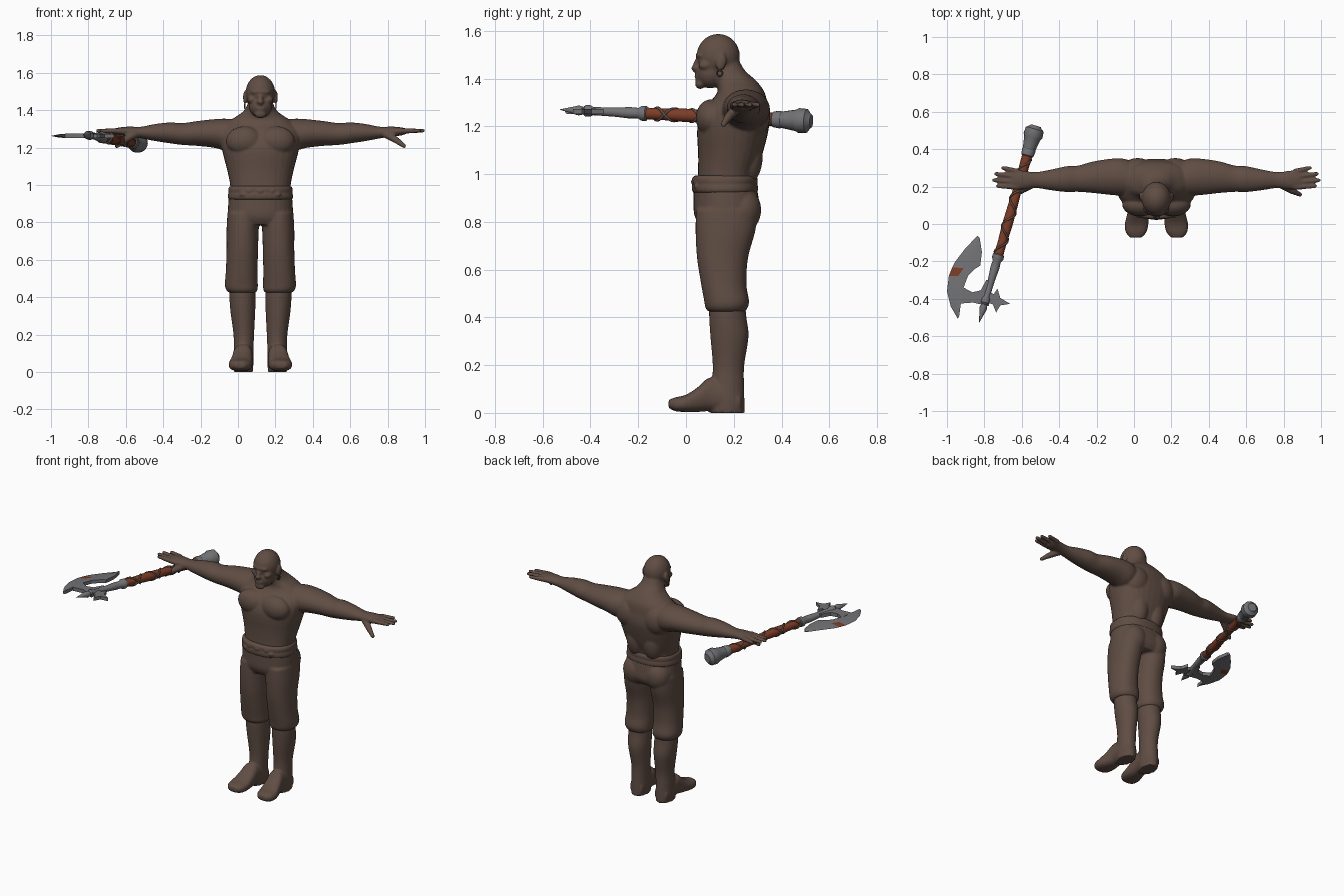
import bpy
import bmesh
import math
from mathutils import Matrix, Vector, Euler

cube = bpy.data.objects.get("Cube")
if cube:
    bpy.data.objects.remove(cube, do_unlink=True)

BODY_X = 0.12          # the figure stands beside the centre line
SIDES = (1, -1)


def material(name, rgb, rough=0.8):
    m = bpy.data.materials.new(name)
    m.use_nodes = True
    m.diffuse_color = (*rgb, 1)
    node = m.node_tree.nodes["Principled BSDF"]
    node.inputs["Base Color"].default_value = (*rgb, 1)
    node.inputs["Roughness"].default_value = rough
    return m


BROWN = material("warm brown", (0.115, 0.074, 0.057))
STEEL = material("grey steel", (0.17, 0.17, 0.18))
RED = material("rust red leather", (0.2, 0.045, 0.02))


def finish(name, bm, mats, voxel=None, smooth=4, x=0.0, angle=35):
    """Turn a bmesh into an object; a voxel size fuses its parts."""
    bmesh.ops.recalc_face_normals(bm, faces=bm.faces)
    mesh = bpy.data.meshes.new(name)
    bm.to_mesh(mesh)
    bm.free()
    for m in mats:
        mesh.materials.append(m)
    mesh.shade_smooth()
    mesh.set_sharp_from_angle(angle=math.radians(angle))
    ob = bpy.data.objects.new(name, mesh)
    ob.location.x = x
    bpy.context.scene.collection.objects.link(ob)
    if voxel:
        fuse = ob.modifiers.new("fuse", "REMESH")
        fuse.mode = "VOXEL"
        fuse.voxel_size = voxel
        fuse.use_smooth_shade = True
        relax = ob.modifiers.new("relax", "SMOOTH")
        relax.factor = 0.5
        relax.iterations = smooth
    return ob


def spline(rows, sub=4):
    """Catmull-Rom through rows of numbers."""
    out = []
    for i in range(len(rows) - 1):
        a, b, c, d = (rows[max(0, min(len(rows) - 1, i + k))] for k in (-1, 0, 1, 2))
        for s in range(sub):
            t = s / sub
            out.append([q + 0.5 * t * (r - p + t * (2 * p - 5 * q + 4 * r - w
                        + t * (3 * (q - r) + w - p))) for p, q, r, w in zip(a, b, c, d)])
    return out + [list(rows[-1])]


def loft(bm, axis, rows, side=1, power=2.0, n=32):
    """Skin rounded sections: position on axis, two centres, two radii."""
    rings = []
    for pos, c1, c2, r1, r2 in spline(rows):
        ring = []
        for k in range(n):
            a = math.tau * k / n
            ca, sa = math.cos(a), math.sin(a)
            u = c1 + r1 * math.copysign(abs(ca) ** (2 / power), ca)
            v = c2 + r2 * math.copysign(abs(sa) ** (2 / power), sa)
            p = {"x": (pos, u, v), "y": (u, pos, v), "z": (u, v, pos)}[axis]
            ring.append(bm.verts.new((p[0] * side, p[1], p[2])))
        rings.append(ring)
    skin(bm, rings)


def skin(bm, rings):
    faces = []
    for a, b in zip(rings, rings[1:]):
        n = len(a)
        faces.append([bm.faces.new((a[k], a[(k + 1) % n], b[(k + 1) % n], b[k])) for k in range(n)])
    bm.faces.new(rings[0])
    bm.faces.new(rings[-1])
    return faces


def ball(bm, centre, size, tilt=0.0):
    m = Matrix.LocRotScale(Vector(centre), Euler((tilt, 0, 0)), Vector(size))
    bmesh.ops.create_uvsphere(bm, u_segments=24, v_segments=16, radius=1, matrix=m)


def digit(bm, start, end, r1, r2):
    a, b = Vector(start), Vector(end)
    turn = (b - a).to_track_quat("Z", "Y").to_matrix().to_4x4()
    bmesh.ops.create_cone(bm, cap_ends=True, segments=12, radius1=r1, radius2=r2,
                          depth=(b - a).length, matrix=Matrix.Translation((a + b) / 2) @ turn)
    ball(bm, b, (r2, r2, r2))


# Upper body: torso, head, arms and hands fused together
bm = bmesh.new()
loft(bm, "z", [(.92, 0, .165, .16, .12), (1, 0, .17, .162, .12), (1.08, 0, .185, .178, .134),
               (1.2, 0, .198, .208, .15), (1.28, 0, .212, .212, .13), (1.34, 0, .23, .165, .1),
               (1.39, 0, .21, .095, .085), (1.43, 0, .175, .07, .075), (1.47, 0, .16, .06, .065)],
     power=2.3)
ball(bm, (0, .135, 1.493), (.079, .091, .094))          # skull
ball(bm, (0, .102, 1.425), (.063, .06, .066))           # jaw
ball(bm, (0, .06, 1.378), (.032, .022, .022))           # chin
ball(bm, (0, .062, 1.497), (.054, .022, .013))          # brow
ball(bm, (0, .043, 1.457), (.013, .014, .034), -.3)     # nose bridge
ball(bm, (0, .04, 1.444), (.02, .018, .012))            # nose tip
ball(bm, (0, .05, 1.41), (.027, .014, .007))            # upper lip
ball(bm, (0, .052, 1.397), (.024, .014, .008))          # lower lip
for s in SIDES:
    ball(bm, (s * .082, .147, 1.468), (.011, .022, .036), -.2)   # ear
    ball(bm, (s * .045, .082, 1.455), (.025, .03, .02))          # cheekbone
    ball(bm, (s * .086, .105, 1.235), (.098, .064, .078))        # chest muscle
    ball(bm, (s * .1, .275, 1.245), (.095, .078, .1))            # shoulder blade
    ball(bm, (s * .06, .25, 1.08), (.07, .072, .13))             # lower back
    loft(bm, "x", [(.1, .235, 1.265, .09, .08), (.18, .25, 1.268, .1, .086),
                   (.25, .252, 1.275, .096, .076), (.34, .25, 1.275, .084, .066),
                   (.42, .242, 1.272, .07, .058), (.48, .24, 1.278, .069, .056),
                   (.56, .236, 1.28, .056, .046), (.64, .235, 1.28, .043, .031),
                   (.7, .235, 1.285, .048, .027), (.75, .237, 1.286, .054, .022),
                   (.775, .238, 1.287, .05, .016)], side=s)
    for base, tip, reach in ((.28, .3, .82), (.252, .268, .858), (.223, .234, .868), (.197, .203, .848)):
        digit(bm, (s * .74, base, 1.288), (s * reach, tip, 1.29), .016, .011)
    digit(bm, (s * .67, .21, 1.272), (s * .725, .178, 1.24), .022, .018)
    digit(bm, (s * .725, .178, 1.24), (s * .768, .157, 1.208), .018, .012)
finish("upper_body", bm, [BROWN], voxel=.006, smooth=4, x=BODY_X)

# Earrings
for s, label in ((1, "left"), (-1, "right")):
    bpy.ops.mesh.primitive_torus_add(location=(BODY_X + s * .084, .14, 1.422), rotation=(0, math.pi / 2, 0),
                                     major_radius=.012, minor_radius=.003,
                                     major_segments=20, minor_segments=8)
    ring = bpy.context.object
    ring.name = label + "_earring"
    ring.data.materials.append(BROWN)
    ring.data.shade_smooth()

# Trousers
bm = bmesh.new()
loft(bm, "z", [(.96, 0, .163, .166, .13), (.9, 0, .168, .172, .136), (.83, 0, .172, .174, .138),
               (.785, 0, .172, .165, .115)], power=2.3)
for s in SIDES:
    ball(bm, (s * .08, .237, .85), (.084, .078, .095))
    loft(bm, "z", [(.85, .09, .172, .086, .13), (.76, .095, .165, .086, .125),
                   (.65, .097, .153, .084, .107), (.54, .1, .158, .085, .095),
                   (.47, .102, .17, .088, .094), (.442, .1, .17, .085, .089),
                   (.425, .097, .17, .074, .078)], side=s, power=2.2)
finish("trousers", bm, [BROWN], voxel=.007, smooth=4, x=BODY_X)

# Belt: two rolled strands with a knotted front
bm = bmesh.new()
loft(bm, "z", [(.922, 0, .163, .168, .132), (.932, 0, .163, .174, .138), (.95, 0, .163, .173, .138),
               (.958, 0, .163, .169, .134), (.966, 0, .163, .172, .137), (.985, 0, .163, .17, .136),
               (.994, 0, .163, .162, .126)], power=2.3, n=48)
for k in range(-3, 4):
    ball(bm, (k * .03, .031 + .004 * abs(k), .958 + .009 * (-1) ** k), (.02, .011, .011), .3)
finish("belt", bm, [BROWN], voxel=.006, smooth=2, x=BODY_X)

# Boots
for s, label in ((1, "left"), (-1, "right")):
    bm = bmesh.new()
    loft(bm, "z", [(.445, .096, .173, .07, .076), (.4, .096, .175, .07, .078), (.32, .094, .182, .066, .08),
                   (.2, .089, .178, .055, .066), (.12, .09, .175, .053, .068), (.05, .091, .172, .054, .073),
                   (0, .091, .172, .05, .073)], side=s)
    loft(bm, "y", [(.23, .091, .045, .045, .038), (.16, .092, .065, .052, .055), (.1, .094, .078, .052, .07),
                   (.05, .1, .056, .057, .052), (0, .106, .04, .063, .036), (-.045, .109, .036, .055, .029),
                   (-.073, .11, .038, .03, .016)], side=s, power=2.5)
    finish(label + "_boot", bm, [BROWN], voxel=.007, smooth=3, x=BODY_X)

# Axe frame: local z runs from the pommel to the spike
POMMEL, SPIKE = Vector((-.525, .525, 1.222)), Vector((-.828, -.527, 1.27))
AXE = Matrix.Translation(POMMEL) @ (SPIKE - POMMEL).to_track_quat("Z", "Y").to_matrix().to_4x4()


def turned(name, profile, mat, n=20):
    bm = bmesh.new()
    skin(bm, [[bm.verts.new(AXE @ Vector((r * math.cos(math.tau * k / n), r * math.sin(math.tau * k / n), t)))
               for k in range(n)] for t, r in profile])
    finish(name, bm, [mat])


turned("axe_pommel", [(0, .028), (.008, .034), (.02, .05), (.055, .052), (.068, .045), (.13, .034),
                      (.136, .037), (.165, .033), (.172, .024)], STEEL)
turned("axe_grip", [(.165, .028), (.25, .026), (.35, .023), (.45, .026), (.55, .028), (.65, .024),
                    (.725, .025)], RED)
turned("axe_haft", [(.715, .024), (.72, .031), (.74, .031), (.755, .022), (.79, .024), (.86, .019),
                    (.95, .017), (.965, .024), (.985, .024), (.995, .016), (1.015, .021),
                    (1.05, .012), (1.096, .001)], STEEL)

# Crossed thongs around the grip
for way, label in ((1, "first"), (-1, "second")):
    curve = bpy.data.curves.new(label + "_grip_thong", "CURVE")
    curve.dimensions = "3D"
    curve.bevel_depth = .006
    curve.bevel_resolution = 1
    path = curve.splines.new("POLY")
    steps = 80
    path.points.add(steps)
    for i, p in enumerate(path.points):
        a = way * math.tau * 3.5 * i / steps
        spot = AXE @ Vector((.026 * math.cos(a), .026 * math.sin(a), .18 + .53 * i / steps))
        p.co = (*spot, 1)
    curve.materials.append(BROWN)
    ob = bpy.data.objects.new(curve.name, curve)
    bpy.context.scene.collection.objects.link(ob)

# Crescent blade: thin cutting edge outside, thick spine inside, one red patch
BLADE_Z = 1.262
edge = [(-.838, -.063), (-.905, -.135), (-.955, -.2), (-.972, -.232), (-.99, -.278),
        (-1, -.36), (-.98, -.44), (-.942, -.507)]
spine = [(-.825, -.075), (-.813, -.15), (-.822, -.222), (-.85, -.24), (-.888, -.278),
         (-.915, -.35), (-.925, -.42), (-.935, -.495)]
bm = bmesh.new()
rings = []
for (ex, ey), (sx, sy) in zip(edge, spine):
    mx, my = ex + .5 * (sx - ex), ey + .5 * (sy - ey)
    rings.append([bm.verts.new(p) for p in (
        (ex, ey, BLADE_Z), (mx, my, BLADE_Z + .009), (sx, sy, BLADE_Z + .011),
        (sx, sy, BLADE_Z - .011), (mx, my, BLADE_Z - .009))])
strips = skin(bm, rings)
for f in (strips[3][0], strips[3][4]):
    f.material_index = 1
finish("axe_blade", bm, [STEEL, RED], angle=15)


def plate(name, outline, half):
    bm = bmesh.new()
    skin(bm, [[bm.verts.new((x, y, BLADE_Z + h)) for x, y in outline] for h in (-half, half)])
    finish(name, bm, [STEEL], angle=15)


plate("blade_bridge", [(-.92, -.335), (-.865, -.365), (-.82, -.355), (-.79, -.3), (-.765, -.3),
                       (-.775, -.44), (-.86, -.42), (-.925, -.425)], .012)
plate("back_spikes", [(-.795, -.35), (-.75, -.375), (-.73, -.345), (-.715, -.395), (-.662, -.427),
                      (-.715, -.435), (-.737, -.473), (-.755, -.43), (-.795, -.415)], .011)
